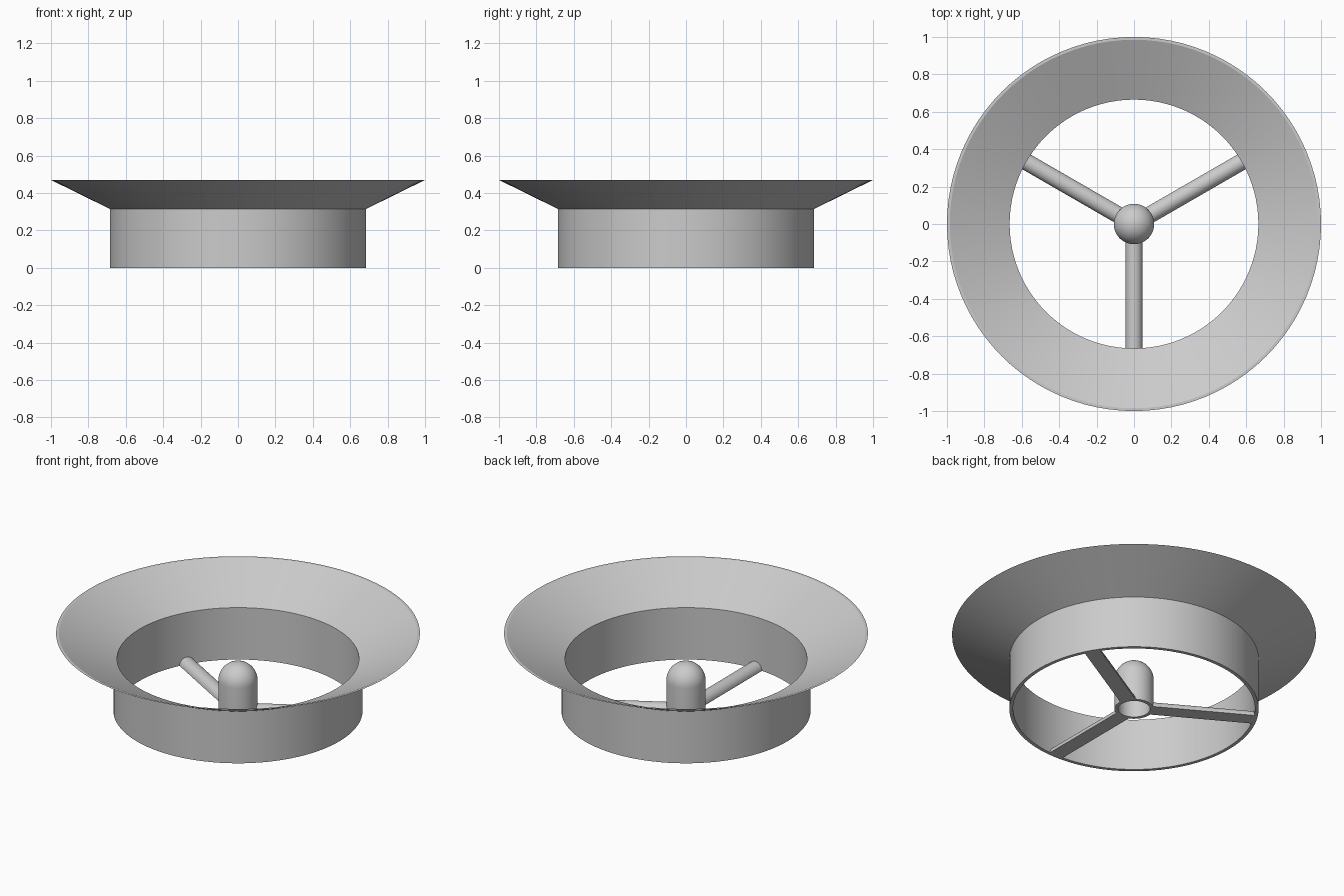
import bpy, bmesh, math
from mathutils import Matrix

old = bpy.data.objects.get("Cube")
if old:
    bpy.data.objects.remove(old)

grey = bpy.data.materials.new("plain grey")
grey.use_nodes = True
colour = (0.6, 0.6, 0.6, 1)
grey.diffuse_color = colour
grey.node_tree.nodes["Principled BSDF"].inputs["Base Color"].default_value = colour


def finish(name, bm):
    bmesh.ops.remove_doubles(bm, verts=bm.verts, dist=1e-5)
    bmesh.ops.recalc_face_normals(bm, faces=bm.faces)
    mesh = bpy.data.meshes.new(name)
    bm.to_mesh(mesh)
    bm.free()
    mesh.materials.append(grey)
    obj = bpy.data.objects.new(name, mesh)
    bpy.context.collection.objects.link(obj)
    bpy.ops.object.select_all(action='DESELECT')
    obj.select_set(True)
    bpy.context.view_layer.objects.active = obj
    bpy.ops.object.shade_smooth_by_angle(angle=math.radians(25))
    return obj


def lathe(name, profile, steps):
    """Spin a profile of (radius, height) points around z."""
    bm = bmesh.new()
    verts = [bm.verts.new((r, 0, z)) for r, z in profile]
    edges = [bm.edges.new(pair) for pair in zip(verts, verts[1:])]
    bmesh.ops.spin(bm, geom=verts + edges, cent=(0, 0, 0), axis=(0, 0, 1),
                   angle=math.tau, steps=steps, use_merge=True)
    return finish(name, bm)


def arc(radius, height, start, end, steps=12):
    angles = [start + (end - start) * i / steps for i in range(steps + 1)]
    return [(radius * math.cos(a), height + radius * math.sin(a)) for a in angles]


# Thin-walled ring with a flared rim
lathe("flared_ring", [(0.665, 0), (0.685, 0), (0.685, 0.315), (1, 0.47),
                      (0.985, 0.47), (0.665, 0.315), (0.665, 0)], 96)

# Hollow domed hub, open underneath
hub_r, bore_r, dome_z = 0.108, 0.088, 0.185
outer = arc(hub_r, dome_z, 0, math.pi / 2)
inner = arc(bore_r, dome_z, math.pi / 2, 0)
lathe("domed_hub", [(bore_r, 0), (hub_r, 0)] + outer, 48)
lathe("hub_bore", inner + [(bore_r, 0)], 48).data.flip_normals()

# Three half-round spokes, flat underneath
for label, degrees in (("front", 270), ("left", 30), ("right", 150)):
    bm = bmesh.new()
    near, far = 0.096, 0.675
    section = arc(0.045, 0, 0, math.pi, 16)
    base = bm.faces.new([bm.verts.new((near, y, z)) for y, z in section])
    made = bmesh.ops.extrude_face_region(bm, geom=[base], use_keep_orig=True)
    moved = [g for g in made["geom"] if isinstance(g, bmesh.types.BMVert)]
    bmesh.ops.translate(bm, verts=moved, vec=(far - near, 0, 0))
    bm.transform(Matrix.Rotation(math.radians(degrees), 4, 'Z'))
    finish(label + "_spoke", bm)
